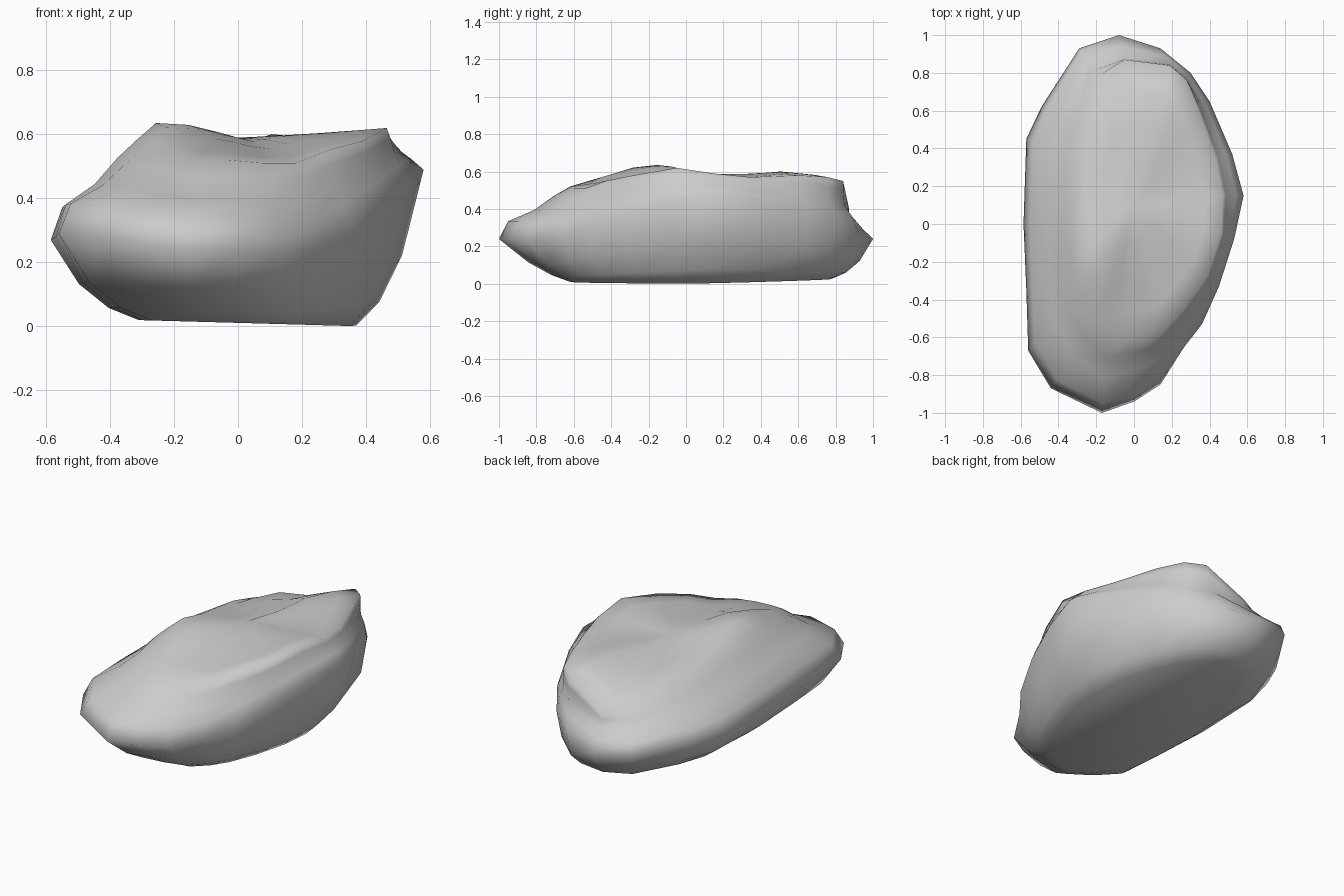
import bpy, bmesh, math
from mathutils import Vector

if "Cube" in bpy.data.objects:
    bpy.data.objects.remove(bpy.data.objects["Cube"])

# Widest girdle of the boulder, counter-clockwise from the front tip
GIRDLE = [(-.17, -1, .24), (0, -.94, .24), (.14, -.85, .23), (.26, -.66, .25),
          (.36, -.53, .30), (.45, -.33, .38), (.53, -.08, .45), (.58, .15, .49),
          (.52, .37, .45), (.40, .65, .38), (.30, .80, .31), (.14, .93, .26),
          (-.08, 1, .24), (-.29, .93, .25), (-.49, .62, .25), (-.57, .45, .26),
          (-.585, 0, .27), (-.57, -.35, .28), (-.56, -.67, .29), (-.44, -.87, .28)]
# Flat footprint
BASE = [(-.12, -.63), (0, -.62), (.1, -.6), (.18, -.52), (.24, -.42),
        (.30, -.26), (.35, -.06), (.37, .12), (.34, .32), (.27, .50),
        (.20, .64), (.10, .76), (-.03, .78), (-.15, .72), (-.25, .50),
        (-.29, .35), (-.31, 0), (-.30, -.28), (-.27, -.48), (-.20, -.58)]
# Edge of the upper plateau
RIM = [(-.13, -.62, .52), (-.03, -.61, .52), (.08, -.60, .51), (.18, -.54, .51),
       (.28, -.43, .55), (.39, -.28, .58), (.465, -.05, .62), (.47, .15, .59),
       (.43, .35, .57), (.34, .60, .58), (.28, .76, .57), (.19, .84, .55),
       (-.05, .87, .41), (-.21, .77, .43), (-.26, .52, .50), (-.29, .37, .53),
       (-.31, 0, .57), (-.32, -.22, .58), (-.28, -.38, .565), (-.20, -.52, .55)]


def blend(a, b, fxy, fz):
    return Vector((a.x + (b.x - a.x) * fxy, a.y + (b.y - a.y) * fxy, a.z + (b.z - a.z) * fz))


girdle = [Vector(p) for p in GIRDLE]
rim = [Vector(p) for p in RIM]
base = [Vector((x, y, max(0, .011 - .028 * x + .02 * max(0, y)))) for x, y in BASE]

# Bulging underside (flaring faster at the back right, flatter at the front tip)
rings = [base]
for side, flare, tip, fz in ((.34, .42, .25, .15), (.68, .84, .58, .45)):
    ring = []
    for b, g in zip(base, girdle):
        f = flare if g.y > .5 and g.x > .1 else tip if g.y < -.8 else side
        ring.append(blend(b, g, f, fz))
    rings.append(ring)
rings.append(girdle)

# Shoulders: rounded at left and front, straight at right, a step at the back
for left, right, back, fz in ((.13, .36, .45, .34), (.49, .62, .92, .55), (.77, .84, .98, .82)):
    ring = []
    for g, r in zip(girdle, rim):
        f = back if g.y > .78 and g.x > -.2 else right if g.x > .3 else left
        ring.append(blend(g, r, f, fz))
    rings.append(ring)
rings.append(rim)


# Plateau: gently domed with a low peak towards the front left
def plateau(p, s):
    q = Vector((0, .1, .583)).lerp(p, s)
    for x, y, height, width in ((-.2, -.2, .06, .24), (-.05, .6, .07, .22)):
        d = (q.xy - Vector((x, y))).length
        q.z += height * math.exp(-(d / width) ** 2)
    return q


for s in (.8, .55, .28):
    rings.append([plateau(p, s) for p in rim])

bm = bmesh.new()
loops = [[bm.verts.new(p) for p in ring] for ring in rings]
n = len(base)
for lo, hi in zip(loops, loops[1:]):
    for i in range(n):
        j = (i + 1) % n
        bm.faces.new((lo[i], lo[j], hi[j], hi[i]))
bm.faces.new(loops[0][::-1])
top = bm.verts.new(plateau(rim[0], 0))
for i in range(n):
    bm.faces.new((loops[-1][i], loops[-1][(i + 1) % n], top))
bmesh.ops.recalc_face_normals(bm, faces=bm.faces)

mesh = bpy.data.meshes.new("boulder")
bm.to_mesh(mesh)
bm.free()
rock = bpy.data.objects.new("boulder", mesh)
bpy.context.collection.objects.link(rock)
bpy.context.view_layer.objects.active = rock
rock.select_set(True)
bpy.ops.object.shade_smooth_by_angle(angle=math.radians(85))
